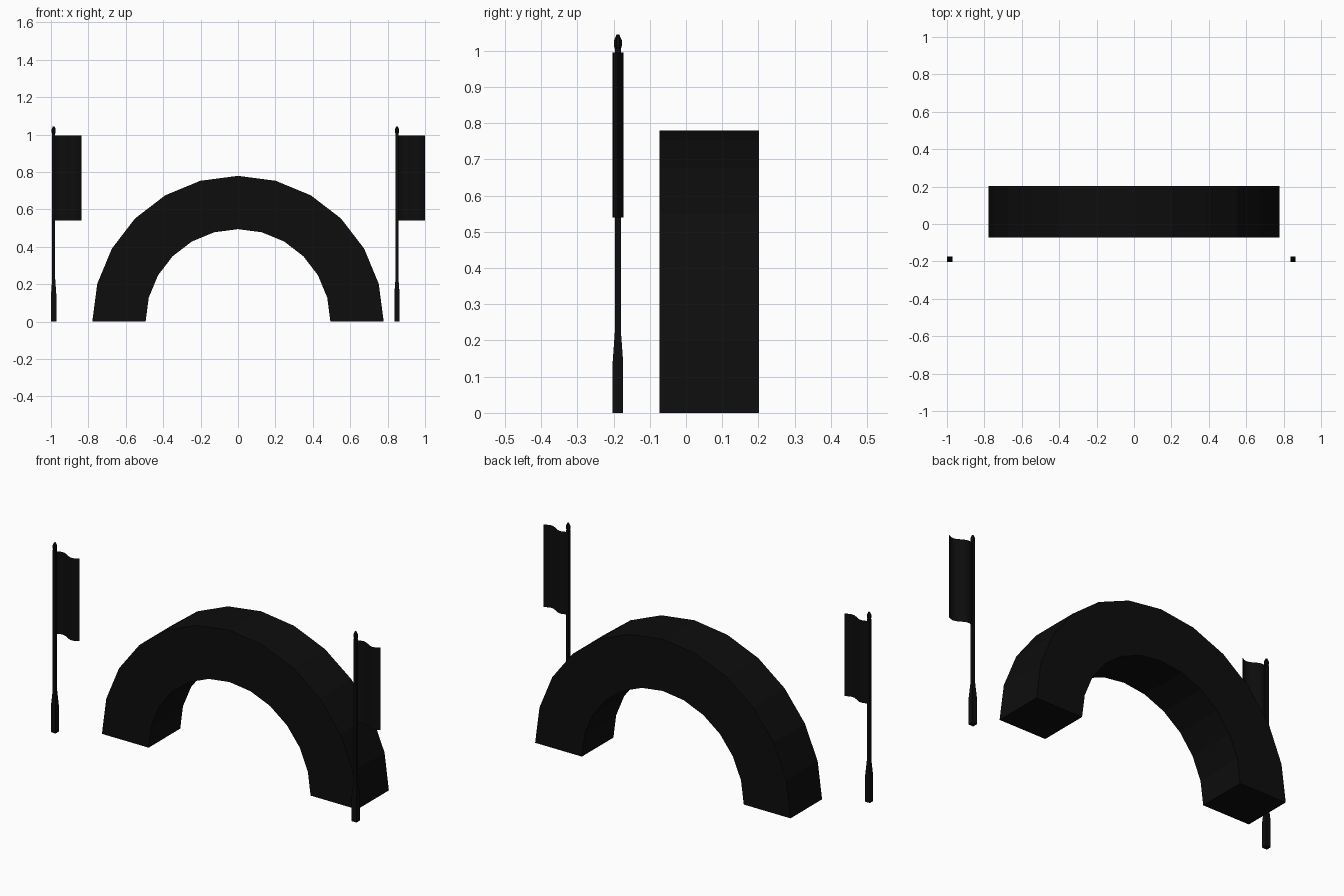
import bpy, bmesh, math

if "Cube" in bpy.data.objects:
    bpy.data.objects.remove(bpy.data.objects["Cube"])

# One flat colour for everything
black = bpy.data.materials.new("near_black")
black.diffuse_color = (0.004, 0.004, 0.004, 1)
black.use_nodes = True
black.node_tree.nodes["Principled BSDF"].inputs["Base Color"].default_value = black.diffuse_color


def make_object(name, bm, recalc=True):
    if recalc:
        bmesh.ops.recalc_face_normals(bm, faces=bm.faces)
    me = bpy.data.meshes.new(name)
    bm.to_mesh(me)
    bm.free()
    me.materials.append(black)
    ob = bpy.data.objects.new(name, me)
    bpy.context.collection.objects.link(ob)
    return ob


def loft(bm, rings, closed=True):
    """Skin a list of equal-length point rings, with end caps."""
    vs = [[bm.verts.new(p) for p in r] for r in rings]
    n = len(vs[0])
    for a, b in zip(vs, vs[1:]):
        for i in range(n):
            j = (i + 1) % n
            bm.faces.new((a[i], a[j], b[j], b[i]))
    bm.faces.new(vs[0])
    bm.faces.new(vs[-1])


# Half-round arch: rectangular section swept over 12 flat segments
Y0, Y1, R_OUT, R_IN = -0.073, 0.202, 0.779, 0.494
bm = bmesh.new()
rings = []
for i in range(13):
    a = math.pi * i / 12
    c, s = math.cos(a), math.sin(a)
    rings.append([(r * c, y, r * s) for r, y in
                  ((R_OUT, Y0), (R_OUT, Y1), (R_IN, Y1), (R_IN, Y0))])
loft(bm, rings)
make_object("arch", bm)

POLE_Y = -0.188


def turned(name, x, profile, sides, twist):
    """Tapered upright from (half width, z) pairs."""
    k = 1 / math.cos(math.pi / sides)
    bm = bmesh.new()
    loft(bm, [[(x + r * k * math.cos(twist + math.tau * i / sides),
                POLE_Y + r * k * math.sin(twist + math.tau * i / sides), z)
               for i in range(sides)] for r, z in profile])
    make_object(name, bm)


def flag_pole(side, x):
    # Square pole with thick, tapered foot
    turned(side + "_pole", x,
           [(0.0145, 0), (0.0145, 0.14), (0.008, 0.23), (0.008, 1.005)],
           4, math.pi / 4)
    # Pointed finial
    turned(side + "_finial", x,
           [(0.007, 1.0), (0.011, 1.014), (0.011, 1.028), (0.004, 1.044)],
           8, math.pi / 8)
    # Waving cloth sheet
    bm = bmesh.new()
    n = 12
    cols = []
    for i in range(n + 1):
        t = i / n
        y = POLE_Y + 0.015 * math.sin(math.tau * t)
        cols.append([bm.verts.new((x + 0.15 * t, y, z)) for z in (0.54, 0.995)])
    for a, b in zip(cols, cols[1:]):
        bm.faces.new((a[0], b[0], b[1], a[1]))
    flag = make_object(side + "_flag", bm, recalc=False)
    for p in flag.data.polygons:
        p.use_smooth = True


for side, x in (("left", -0.9855), ("right", 0.85)):
    flag_pole(side, x)
